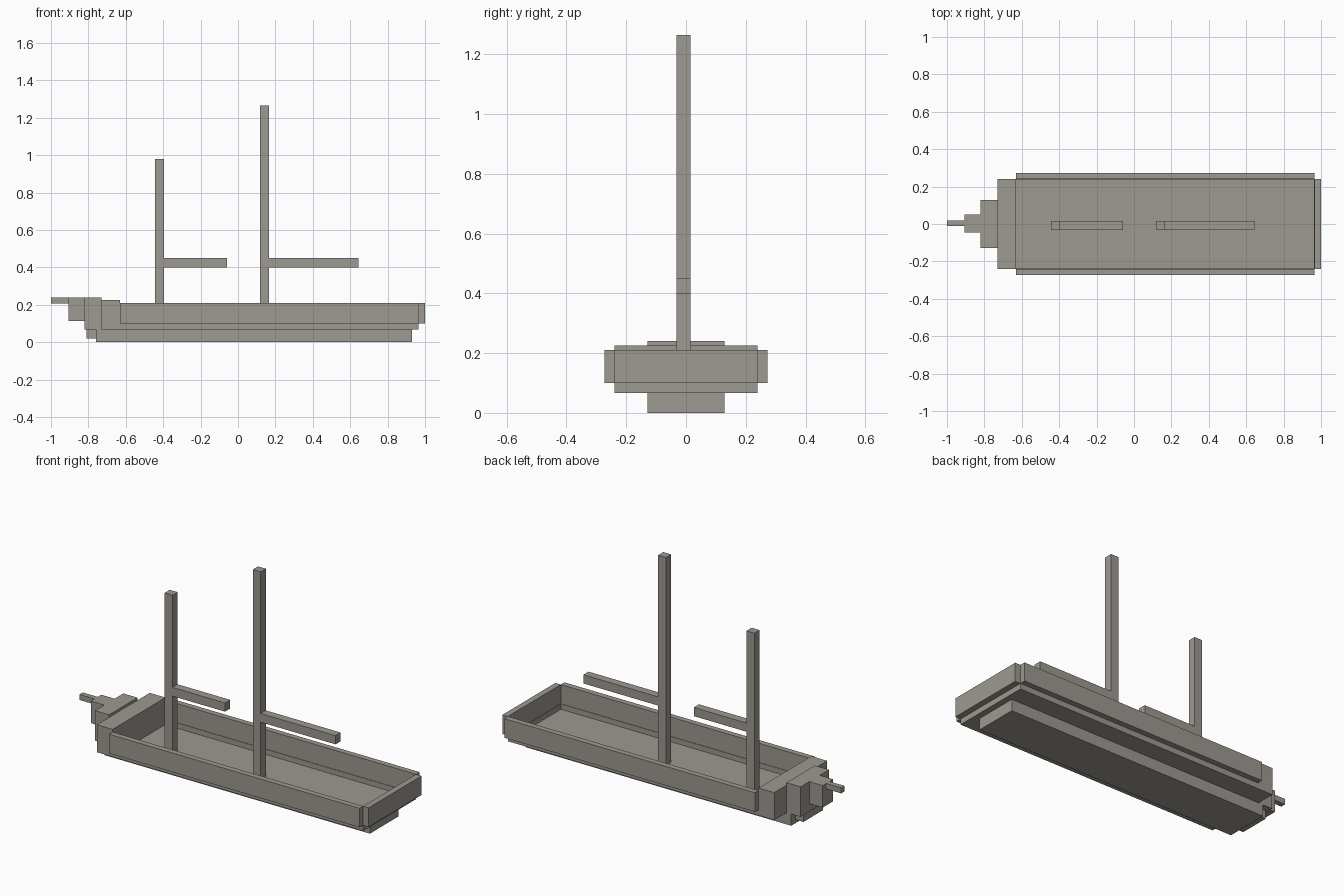
import bpy
import bmesh

cube = bpy.data.objects.get("Cube")
if cube:
    bpy.data.objects.remove(cube, do_unlink=True)

# Single weathered grey material
grey = bpy.data.materials.new("warm_grey")
colour = (0.34, 0.32, 0.285, 1.0)
grey.diffuse_color = colour
grey.use_nodes = True
bsdf = next(n for n in grey.node_tree.nodes if n.type == 'BSDF_PRINCIPLED')
bsdf.inputs["Base Color"].default_value = colour
bsdf.inputs["Roughness"].default_value = 0.8


def box(name, x, y, z):
    """Flat-sided block given its (min, max) range on each axis."""
    bm = bmesh.new()
    bmesh.ops.create_cube(bm, size=1.0)
    for v in bm.verts:
        v.co = [r[0] if c < 0 else r[1] for c, r in zip(v.co, (x, y, z))]
    mesh = bpy.data.meshes.new(name)
    bm.to_mesh(mesh)
    bm.free()
    mesh.materials.append(grey)
    obj = bpy.data.objects.new(name, mesh)
    bpy.context.collection.objects.link(obj)
    return obj


def half(w):
    return (-w, w)


FLOOR, WALL, RIM = 0.07, 0.10, 0.21     # hull heights
BOW, STERN, BEAM = -0.63, 0.965, 0.24   # inner hull limits
SKIN = 0.003

# Keel and floor
box("keel", (-0.76, 0.93), half(0.129), (0, 0.067))
box("keel_front", (-0.81, -0.76), half(0.09), (0.02, 0.067))
box("hull_floor", (BOW, STERN), half(BEAM), (0.067, FLOOR))

# Side walls: thick upper board over a thin lower skin
for side, s in (("left", 1), ("right", -1)):
    box("wall_" + side, (BOW, STERN), sorted((s * BEAM, s * 0.273)), (WALL, RIM))
    box("lower_skin_" + side, (BOW, STERN),
        sorted((s * (BEAM - SKIN), s * BEAM)), (FLOOR, WALL))

# Stern
box("stern_wall", (STERN, 1.0), half(BEAM), (WALL, RIM))
box("lower_skin_stern", (STERN - SKIN, STERN), half(BEAM - SKIN), (FLOOR, WALL))

# Stepped bow
box("bow_block", (-0.73, BOW), half(BEAM), (0.067, 0.225))
box("bow_middle", (-0.82, -0.73), half(0.129), (0.067, 0.24))
box("bow_tip", (-0.905, -0.82), (-0.045, 0.05), (0.113, 0.24))
box("bowsprit", (-1.0, -0.905), (-0.012, 0.018), (0.208, 0.24))

# Masts with a boom trailing aft from each
MAST_Y = (-0.032, 0.015)
for name, x, top, boom_end in (("fore", -0.445, 0.98, -0.06),
                               ("main", 0.117, 1.265, 0.643)):
    box(name + "_mast", (x, x + 0.05), MAST_Y, (FLOOR, top))
    box(name + "_boom", (x + 0.05, boom_end), MAST_Y, (0.40, 0.45))
